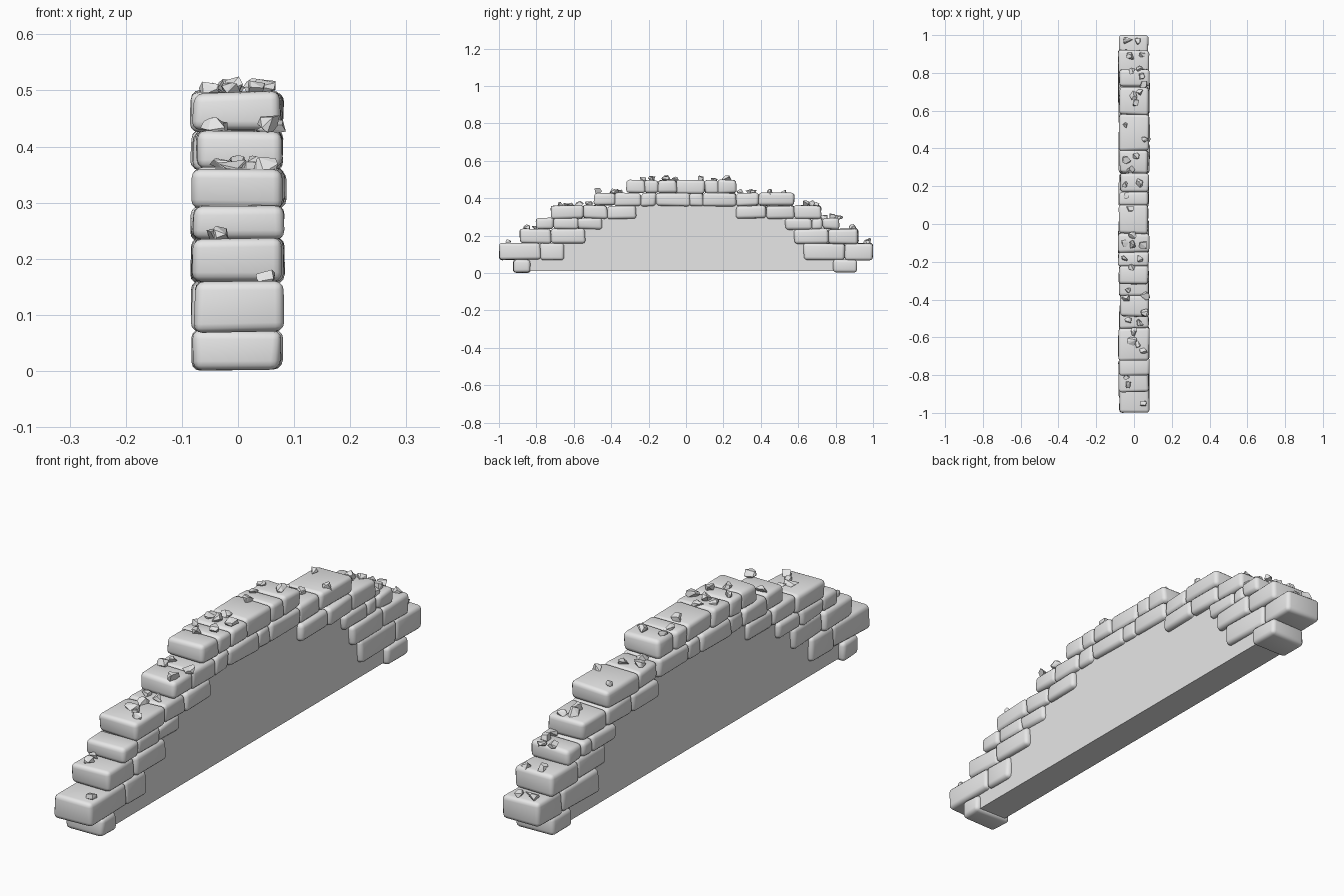
import bpy
import bmesh
import random
from mathutils import Vector

random.seed(7)
old = bpy.data.objects.get("Cube")
if old:
    bpy.data.objects.remove(old, do_unlink=True)

# One plain stone colour
GREY = (0.8, 0.8, 0.8, 1.0)
stone_grey = bpy.data.materials.new("stone_grey")
stone_grey.use_nodes = True
stone_grey.diffuse_color = GREY
stone_grey.node_tree.nodes["Principled BSDF"].inputs["Base Color"].default_value = GREY


def finish(bm, name, smooth=False):
    """Turn a bmesh into a named, coloured object."""
    bmesh.ops.recalc_face_normals(bm, faces=bm.faces)
    for face in bm.faces:
        face.smooth = smooth
    mesh = bpy.data.meshes.new(name)
    bm.to_mesh(mesh)
    bm.free()
    mesh.materials.append(stone_grey)
    obj = bpy.data.objects.new(name, mesh)
    bpy.context.scene.collection.objects.link(obj)
    return obj


def jitter(amount):
    return random.uniform(-amount, amount)


def make_brick(name, y_start, y_end, z_low, z_high):
    """A worn block: a slightly crooked box with rounded edges."""
    half_width = 0.079 + jitter(0.003)
    shift = jitter(0.003)
    bm = bmesh.new()
    bmesh.ops.create_cube(bm, size=1)
    for v in bm.verts:
        x = shift + (half_width if v.co.x > 0 else -half_width)
        y = y_end if v.co.y > 0 else y_start
        z = z_high if v.co.z > 0 else z_low
        v.co = (x + jitter(0.004),
                max(-1, min(1, y + jitter(0.005))),
                max(0, z + jitter(0.004)))
    bmesh.ops.bevel(bm, geom=bm.edges[:], offset=0.016, segments=3,
                    profile=0.5, affect='EDGES', clamp_overlap=True)
    return finish(bm, name, smooth=True)


def make_chip(name, x, y, ground):
    """A sharp-edged chip of rubble: the hull of a few random points."""
    bm = bmesh.new()
    size = random.uniform(0.021, 0.031)
    stretch = Vector((random.uniform(0.7, 1), random.uniform(0.7, 1), 0.65))
    for _ in range(11):
        p = Vector((jitter(1), jitter(1), jitter(1))).normalized()
        bm.verts.new(p * stretch * size)
    hull = bmesh.ops.convex_hull(bm, input=bm.verts[:])
    loose = [g for g in hull["geom_interior"] if isinstance(g, bmesh.types.BMVert)]
    bmesh.ops.delete(bm, geom=loose, context='VERTS')
    base = min(v.co.z for v in bm.verts)
    bmesh.ops.translate(bm, verts=bm.verts, vec=(x, y, ground - base - 0.006))
    return finish(bm, name)


# Brick courses: bottom, top, then runs of joint positions (hundredths)
courses = [
    (0.002, 0.072, [[-92, -83], [79, 91]]),
    (0.072, 0.158, [[-100, -78, -65], [63, 85, 100]]),
    (0.158, 0.235, [[-89, -72, -54], [58, 76, 92]]),
    (0.235, 0.292, [[-80, -71, -58, -45], [53, 67, 73, 82]]),
    (0.292, 0.360, [[-72, -55, -42, -27], [27, 43, 58, 72]]),
    (0.360, 0.427, [[-49, -38, -24, -16, 2, 9, 27, 39, 58]]),
    (0.427, 0.497, [[-32, -22, -15, -5, 10, 17, 27]]),
]
for row, (low, high, runs) in enumerate(courses):
    for side, joints in enumerate(runs):
        for i, (a, b) in enumerate(zip(joints, joints[1:])):
            make_brick(f"brick_course_{row}_{side}_{i}",
                       a / 100 - 0.001, b / 100 + 0.001, low - 0.001, high + 0.001)

# Flat infill wall under the arch, its edge hidden inside the bricks
outline = [(-0.88, 0.012), (0.84, 0.012), (0.84, 0.05), (0.76, 0.12),
           (0.69, 0.2), (0.6, 0.26), (0.5, 0.32), (0.35, 0.36), (0.25, 0.41),
           (-0.25, 0.41), (-0.35, 0.34), (-0.5, 0.28), (-0.62, 0.2),
           (-0.75, 0.12), (-0.88, 0.05)]
bm = bmesh.new()
wall = bm.faces.new([bm.verts.new((-0.06, y, z)) for y, z in outline])
sweep = bmesh.ops.extrude_face_region(bm, geom=[wall])
bmesh.ops.translate(bm, vec=(0.12, 0, 0),
                    verts=[g for g in sweep["geom"] if isinstance(g, bmesh.types.BMVert)])
finish(bm, "infill_wall")


def ground_at(y):
    """Height of the highest course at this point along the arch."""
    return max(high for _, high, runs in courses
               if runs[0][0] <= y * 100 <= runs[-1][-1])


# Rubble on the stepped tops: across, along (hundredths)
chips = [(-3, 97), (2, 97), (-2, 89), (4, 90), (-1, 81), (3, 82), (4, 78),
         (5, 74), (0, 68), (3, 70), (1, 64), (-5, 52), (6, 45), (-4, 34),
         (1, 36), (-2, 29), (3, 22), (-5, 21), (-4, 15), (-2, 8), (-1, -6),
         (-5, -10), (-1, -11), (5, -11), (3, -18), (-5, -18), (-1, -23),
         (-3, -35), (-4, -39), (6, -38), (6, -47), (-3, -51), (3, -52),
         (0, -57), (-1, -62), (2, -64), (5, -67), (-4, -81), (-3, -85), (5, -95)]
for i, (x, y) in enumerate(chips):
    make_chip(f"rubble_{i}", x / 100, y / 100, ground_at(y / 100))
